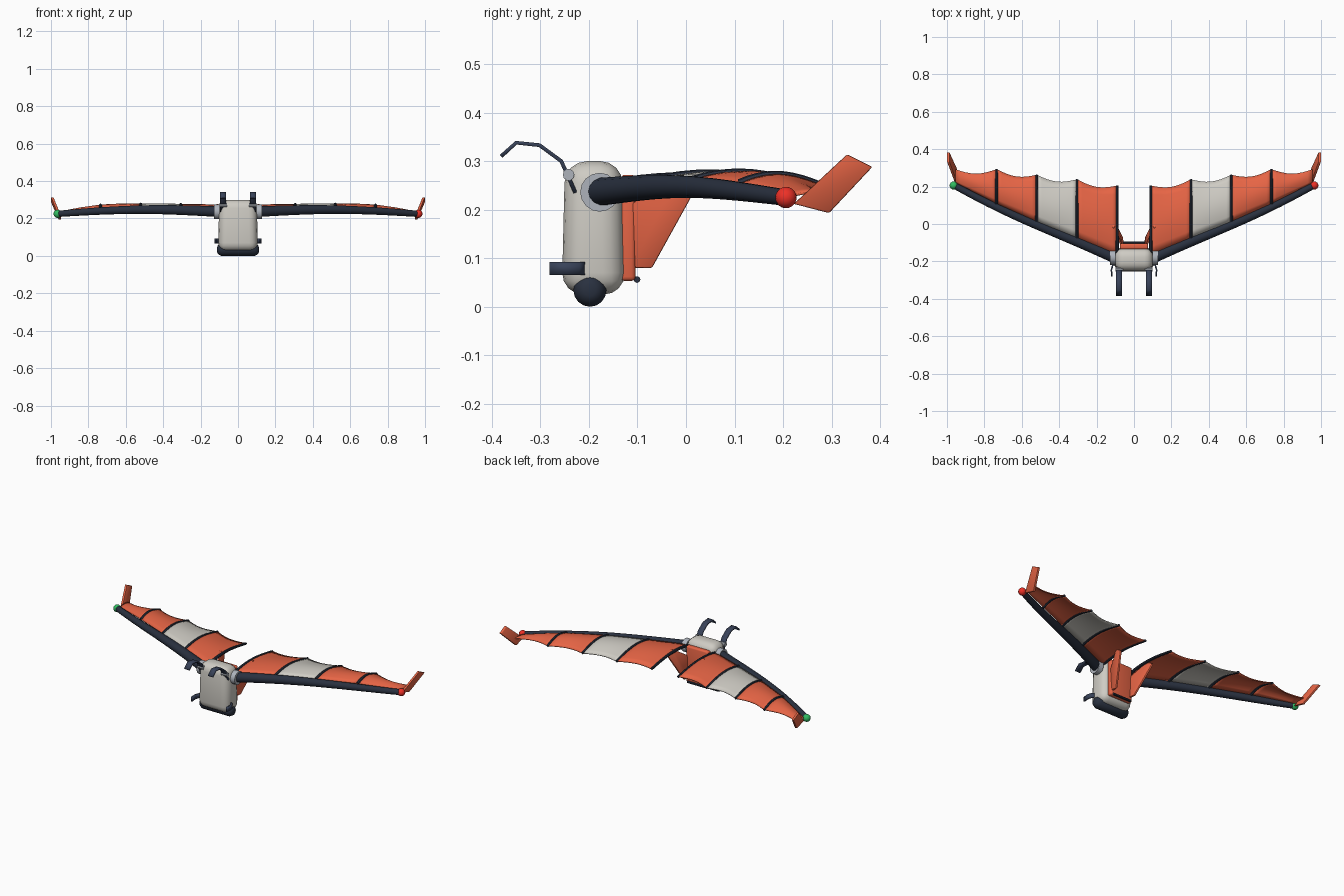
import bpy, bmesh, math
from mathutils import Vector, Matrix

if "Cube" in bpy.data.objects:
    bpy.data.objects.remove(bpy.data.objects["Cube"])


def material(name, rgb):
    m = bpy.data.materials.new(name)
    m.diffuse_color = (*rgb, 1)
    m.use_nodes = True
    m.node_tree.nodes["Principled BSDF"].inputs["Base Color"].default_value = m.diffuse_color
    return m


RED = material("coral", (0.80, 0.13, 0.06))
WHITE = material("off_white", (0.62, 0.60, 0.55))
NAVY = material("navy", (0.022, 0.03, 0.05))
STRAP = material("strap_blue", (0.04, 0.055, 0.10))
STEEL = material("steel", (0.42, 0.45, 0.50))
LAMP_R = material("lamp_red", (0.85, 0.03, 0.02))
LAMP_G = material("lamp_green", (0.03, 0.50, 0.12))


def finish(name, bm, mat, mirror=False, solid=0, angle=35):
    bmesh.ops.recalc_face_normals(bm, faces=bm.faces)
    me = bpy.data.meshes.new(name)
    bm.to_mesh(me)
    bm.free()
    ob = bpy.data.objects.new(name, me)
    bpy.context.collection.objects.link(ob)
    me.materials.append(mat)
    bpy.ops.object.select_all(action='DESELECT')
    ob.select_set(True)
    bpy.context.view_layer.objects.active = ob
    bpy.ops.object.shade_smooth_by_angle(angle=math.radians(angle))
    if solid:
        s = ob.modifiers.new("thickness", 'SOLIDIFY')
        s.thickness, s.offset = solid, 0
    if mirror:
        ob.modifiers.new("mirror", 'MIRROR')
    return ob


def tube(name, pts, radii, mat, sides=12, **kw):
    bm = bmesh.new()
    pts = [Vector(p) for p in pts]
    rings = []
    for i, p in enumerate(pts):
        t = (pts[min(i + 1, len(pts) - 1)] - pts[max(i - 1, 0)]).normalized()
        up = Vector((0, 0, 1))
        a = t.cross(up).normalized()
        b = a.cross(t)
        rings.append([bm.verts.new(p + radii[i] * (a * math.cos(k * math.tau / sides) + b * math.sin(k * math.tau / sides)))
                      for k in range(sides)])
    for r, q in zip(rings, rings[1:]):
        for k in range(sides):
            bm.faces.new((r[k], r[(k + 1) % sides], q[(k + 1) % sides], q[k]))
    bm.faces.new(rings[0])
    bm.faces.new(rings[-1])
    return finish(name, bm, mat, **kw)


def ribbon(name, path, width, thick, mat):
    bm = bmesh.new()
    rows = [(bm.verts.new(Vector(p) - Vector(width) / 2), bm.verts.new(Vector(p) + Vector(width) / 2)) for p in path]
    for a, b in zip(rows, rows[1:]):
        bm.faces.new((a[0], a[1], b[1], b[0]))
    return finish(name, bm, mat, mirror=True, solid=thick)


def rounded_box(name, lo, hi, bevel, mat, segs=4, taper=1.0):
    bm = bmesh.new()
    bmesh.ops.create_cube(bm, size=1)
    lo, hi = Vector(lo), Vector(hi)
    for v in bm.verts:
        k = taper if v.co.z > 0 else 1
        c = (lo + hi) / 2
        d = hi - lo
        v.co = Vector((c.x + v.co.x * d.x * (0.5 + 0.5 * k), c.y + v.co.y * d.y * k, c.z + v.co.z * d.z))
    bmesh.ops.bevel(bm, geom=bm.edges[:], offset=bevel, segments=segs, profile=0.5, affect='EDGES')
    return finish(name, bm, mat, angle=50)


def plate(name, pts, thick, mat):
    bm = bmesh.new()
    bm.faces.new([bm.verts.new(p) for p in pts])
    r = bmesh.ops.extrude_face_region(bm, geom=bm.faces[:])
    bmesh.ops.translate(bm, vec=(thick, 0, 0), verts=[g for g in r['geom'] if isinstance(g, bmesh.types.BMVert)])
    bmesh.ops.bevel(bm, geom=bm.edges[:], offset=0.003, segments=2, profile=0.5, affect='EDGES')
    return finish(name, bm, mat, mirror=True)


def disc(name, centre, radius, depth, rot, mat, sides=16):
    bm = bmesh.new()
    bmesh.ops.create_cone(bm, cap_ends=True, segments=sides, radius1=radius, radius2=radius, depth=depth,
                          matrix=Matrix.Translation(centre) @ rot)
    return finish(name, bm, mat, mirror=True)


# pack body, bottom roll and back panel
rounded_box("pack_body", (-0.106, -0.256, 0.025), (0.106, -0.125, 0.30), 0.045, WHITE, taper=0.9)
tube("bottom_roll", [(x, -0.198, 0.034) for x in (-0.112, -0.107, -0.09, 0, 0.09, 0.107, 0.112)],
     [0.012, 0.024, 0.034, 0.034, 0.034, 0.024, 0.012], NAVY, 16, angle=60)
rounded_box("back_panel", (-0.075, -0.135, 0.053), (0.075, -0.104, 0.272), 0.009, RED, 3)
tube("panel_bar", [(-0.06, -0.101, 0.056), (0.06, -0.101, 0.056)], [0.007] * 2, NAVY, 8)

# shoulder and hip straps
ribbon("shoulder_strap", [(0.08, -0.228, 0.235), (0.08, -0.257, 0.30), (0.08, -0.302, 0.333),
                          (0.08, -0.35, 0.338), (0.08, -0.381, 0.31)], (0.034, 0, 0), 0.008, STRAP)
ribbon("hip_strap", [(0.098, -0.208, 0.079), (0.114, -0.222, 0.079), (0.121, -0.245, 0.079),
                     (0.118, -0.281, 0.079)], (0, 0, 0.027), 0.008, STRAP)
disc("strap_buckle", (0.08, -0.242, 0.272), 0.012, 0.04, Matrix.Rotation(math.pi / 2, 4, 'Y'), STEEL, 10)

# wing hinges
disc("wing_hinge", (0.114, -0.178, 0.236), 0.04, 0.03, Matrix.Rotation(math.pi / 2, 4, 'Y'), STEEL, 16)


# leading spar: y and z along x
def spar(x):
    t = (x - 0.11) / 0.85
    return Vector((x, -0.178 + 0.383 * t - 0.025 * math.sin(math.pi * t) * t,
                   0.237 - 0.012 * t + 0.016 * math.sin(math.pi * t)))


N = 14
xs = [0.115 + 0.845 * i / N for i in range(N + 1)]
tube("wing_spar", [spar(x) for x in xs], [0.029 - 0.012 * i / N for i in range(N + 1)], NAVY, 14, mirror=True)

# ribs: x position and trailing edge
RIBS = [(0.09, 0.205, 0.243), (0.305, 0.238, 0.245), (0.52, 0.262, 0.246), (0.735, 0.292, 0.245), (0.955, 0.292, 0.232)]


def rib_point(i, t):
    x, y, z = RIBS[i]
    p = spar(x)
    a = p + Vector((0, 0.02, 0.014 if i < 4 else 0.004))
    q = a.lerp(Vector((x, y, z)), t)
    q.z += (0.022 if i < 4 else 0.004) * math.sin(math.pi * t ** 0.9)
    return q


for i in range(4):
    tube("wing_rib_%d" % (i + 1), [rib_point(i, k / 10) for k in range(11)],
         [0.009 - 0.002 * k / 10 for k in range(11)], NAVY, 8, mirror=True)

# sail panels between ribs with scalloped trailing edge
for i, mat in enumerate((RED, WHITE, RED, RED)):
    bm = bmesh.new()
    U, V = 8, 8
    grid = []
    for u in range(U + 1):
        f = u / U
        bow = math.sin(math.pi * f)
        row = []
        for v in range(V + 1):
            t = v / V
            p = rib_point(i, t).lerp(rib_point(i + 1, t), f)
            p.y -= 0.024 * bow * t * t
            p.z += 0.003 * bow * math.sin(math.pi * t)
            row.append(bm.verts.new(p))
        grid.append(row)
    for u in range(U):
        for v in range(V):
            bm.faces.new((grid[u][v], grid[u + 1][v], grid[u + 1][v + 1], grid[u][v + 1]))
    finish("sail_panel_%d" % (i + 1), bm, mat, mirror=True, solid=0.005)

# winglets and tail fins
plate("winglet", [(0.945, 0.222, 0.212), (0.945, 0.295, 0.193), (0.986, 0.384, 0.288), (0.986, 0.332, 0.314)], 0.014, RED)
plate("tail_fin", [(0.06, -0.115, 0.21), (0.055, -0.115, 0.08), (0.058, -0.07, 0.08),
                   (0.106, 0.025, 0.252), (0.104, -0.015, 0.278)], 0.012, RED)

# navigation lamps
for name, x, mat in (("right_lamp", 0.964, LAMP_R), ("left_lamp", -0.964, LAMP_G)):
    bm = bmesh.new()
    bmesh.ops.create_uvsphere(bm, u_segments=16, v_segments=10, radius=0.022,
                              matrix=Matrix.Translation((x, 0.206, 0.225)))
    finish(name, bm, mat, angle=60)
